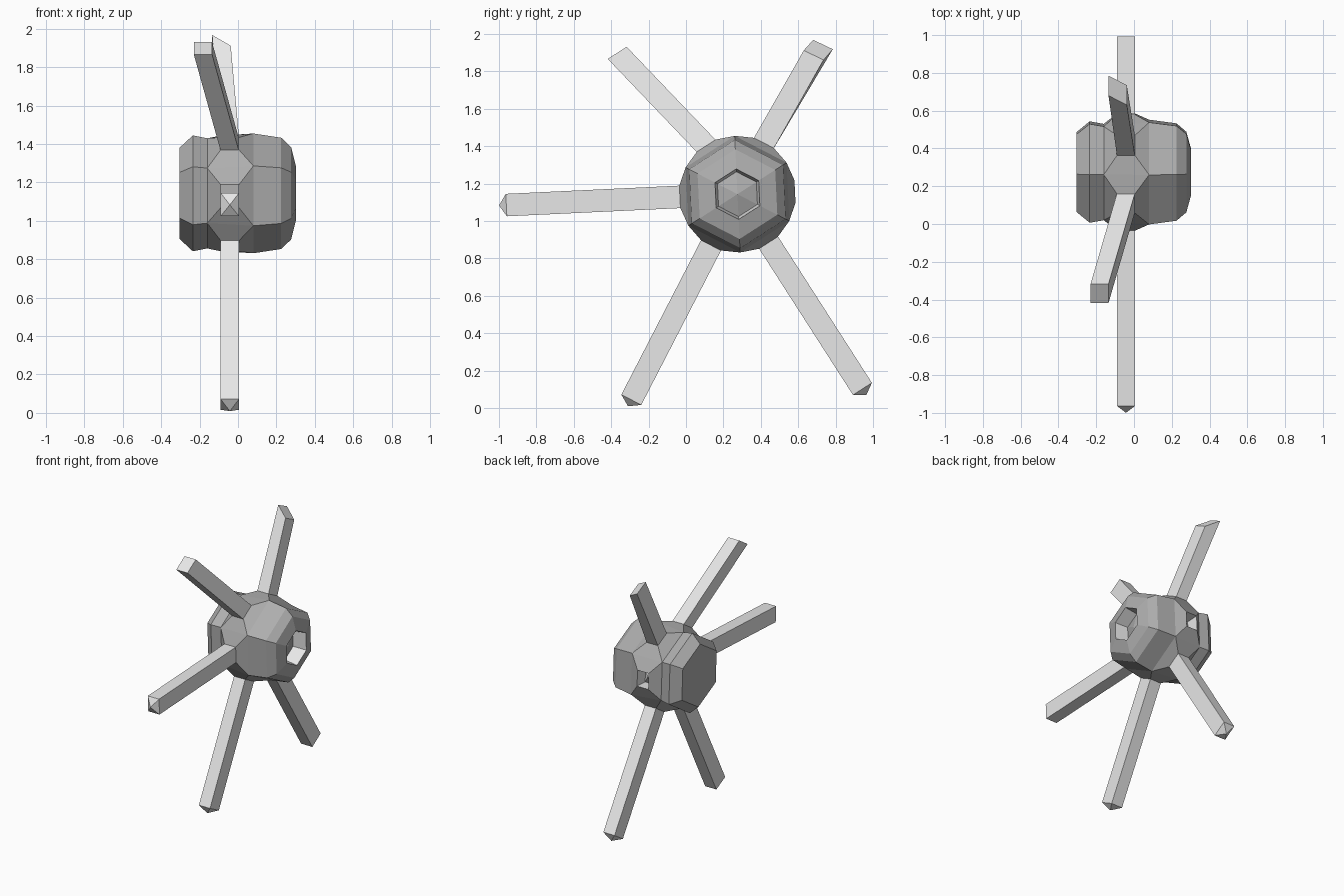
import bpy, bmesh, math
from mathutils import Vector

if "Cube" in bpy.data.objects:
    bpy.data.objects.remove(bpy.data.objects["Cube"])

CY, CZ = 0.275, 1.143          # hub axis runs along x through here
ROT = 2.7                      # rotation of the hexagon, degrees
X0, X1 = -0.09, 0.005          # spoke extent along x
HALF = 0.06                    # half spoke width


def material(name, v):
    m = bpy.data.materials.new(name)
    m.diffuse_color = (v, v, v, 1)
    m.use_nodes = True
    m.node_tree.nodes["Principled BSDF"].inputs["Base Color"].default_value = m.diffuse_color
    return m


hub_grey = material("hub grey", 0.42)
light_grey = material("light grey", 0.8)


def polar(x, dist, deg, side=0.0):
    a = math.radians(deg)
    return Vector((x, CY + dist * math.cos(a) - side * math.sin(a),
                   CZ + dist * math.sin(a) + side * math.cos(a)))


def quad(dist, deg):
    return [polar(X0, dist, deg, -HALF), polar(X1, dist, deg, -HALF),
            polar(X1, dist, deg, HALF), polar(X0, dist, deg, HALF)]


def bridge(bm, a, b, mat=0):
    n = len(a)
    for i in range(n):
        f = bm.faces.new((a[i], a[(i + 1) % n], b[(i + 1) % n], b[i]))
        f.material_index = mat


def fan(bm, ring, tip, mat=0):
    t = bm.verts.new(tip)
    for i in range(len(ring)):
        bm.faces.new((ring[i], ring[(i + 1) % len(ring)], t)).material_index = mat


def finish(bm, name, mats):
    bmesh.ops.recalc_face_normals(bm, faces=bm.faces)
    me = bpy.data.meshes.new(name)
    bm.to_mesh(me)
    bm.free()
    for m in mats:
        me.materials.append(m)
    bpy.context.collection.objects.link(bpy.data.objects.new(name, me))


# Hub: hexagonal barrel lofted along x
profile = [(-0.305, 0.237), (-0.235, 0.302), (-0.16, 0.287), (0.08, 0.312),
           (0.225, 0.29), (0.277, 0.24), (0.303, 0.135), (0.20, 0.12)]
bm = bmesh.new()
rings = [[bm.verts.new(polar(x, r, ROT - 30 + 60 * k)) for k in range(6)]
         for x, r in profile]
bm.faces.new(rings[0])
for i in range(len(rings) - 1):
    if i != 2:
        bridge(bm, rings[i], rings[i + 1], 1 if i == 6 else 0)
fan(bm, rings[-1], (0.235, CY, CZ))

# Six raised bosses on the middle band, the first one an empty socket
for k in range(6):
    deg = ROT + 60 * k
    n = (k + 1) % 6
    base = [rings[2][k], rings[3][k], rings[3][n], rings[2][n]]
    top = [bm.verts.new(p) for p in quad(0.308, deg)]
    bridge(bm, base, top)
    if k == 0:
        floor = [bm.verts.new(p) for p in quad(0.21, deg)]
        bridge(bm, top, floor, 1)
        fan(bm, floor, polar(-0.0425, 0.25, deg), 1)
    else:
        bm.faces.new(top)
finish(bm, "hub", [hub_grey, light_grey])


# Spokes: straight ones end in a low pyramid, displaced ones end flat
def spoke(name, deg, end, tip=None):
    bm = bmesh.new()
    a = [bm.verts.new(p) for p in quad(0.30, deg)]
    b = [bm.verts.new(p) for p in end]
    bm.faces.new(a)
    bridge(bm, a, b)
    if tip:
        fan(bm, b, tip)
    else:
        bm.faces.new(b)
    finish(bm, name, [light_grey])


for name, k in (("front_spoke", 3), ("lower_front_spoke", 4), ("lower_back_spoke", 5)):
    deg = ROT + 60 * k
    spoke(name, deg, quad(1.237, deg), polar(-0.0425, 1.276, deg))

# Bent upper front spoke, sheared sideways
deg = ROT + 120
spoke("upper_front_spoke", deg,
      [p + Vector((-0.14, -0.481, 0.503)) for p in quad(0.30, deg)])

# Twisted upper back spoke
spoke("upper_back_spoke", ROT + 60,
      [Vector(p) for p in ((-0.135, 0.785, 1.918), (-0.038, 0.735, 1.86),
                           (-0.038, 0.63, 1.912), (-0.135, 0.68, 1.968))])
